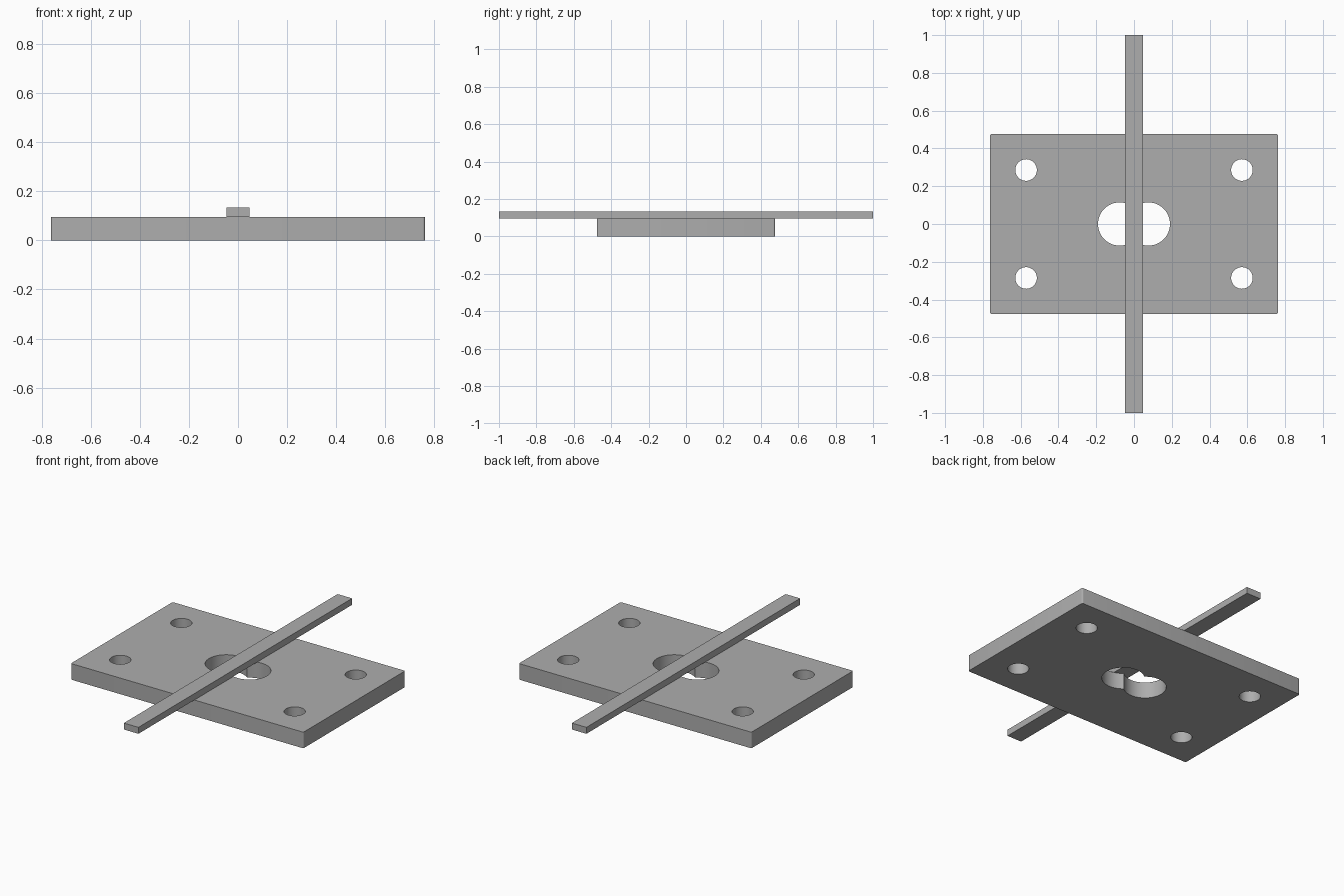
import bpy

cube = bpy.data.objects.get("Cube")
if cube:
    bpy.data.objects.remove(cube, do_unlink=True)

U = 2 / 210            # one design unit; the bar is 210 long
PLATE_H = 10 * U
BAR_H = 4 * U

grey = bpy.data.materials.new("plain_grey")
grey.use_nodes = True
colour = (0.42, 0.42, 0.42, 1)
grey.diffuse_color = colour
grey.node_tree.nodes["Principled BSDF"].inputs["Base Color"].default_value = colour


def box(name, size, z):
    bpy.ops.mesh.primitive_cube_add(size=1, location=(0, 0, z + size[2] / 2))
    ob = bpy.context.object
    ob.name = name
    ob.scale = size
    bpy.ops.object.transform_apply(location=True, rotation=False, scale=True)
    ob.data.materials.append(grey)
    return ob


def apply_modifier(ob, mod):
    bpy.ops.object.select_all(action='DESELECT')
    ob.select_set(True)
    bpy.context.view_layer.objects.active = ob
    bpy.ops.object.modifier_apply(modifier=mod.name)


def drill(ob, x, y, radius):
    bpy.ops.mesh.primitive_cylinder_add(vertices=64, radius=radius, depth=4 * PLATE_H,
                                        location=(x, y, PLATE_H / 2))
    cutter = bpy.context.object
    cutter.hide_render = True
    cutter.data.materials.append(grey)
    mod = ob.modifiers.new("hole", 'BOOLEAN')
    mod.operation = 'DIFFERENCE'
    mod.solver = 'EXACT'
    mod.object = cutter
    apply_modifier(ob, mod)
    bpy.data.objects.remove(cutter, do_unlink=True)


# Base plate with slightly rounded upright corners
plate = box("base_plate", (160 * U, 100 * U, PLATE_H), 0)
weight = plate.data.attributes.new("bevel_weight_edge", 'FLOAT', 'EDGE')
for edge in plate.data.edges:
    a, b = (plate.data.vertices[i].co for i in edge.vertices)
    weight.data[edge.index].value = float(abs(a.z - b.z) > PLATE_H / 2)
bevel = plate.modifiers.new("corners", 'BEVEL')
bevel.limit_method = 'WEIGHT'
bevel.width = U
bevel.segments = 4
apply_modifier(plate, bevel)

# Four mounting holes and the double-lobed centre opening
for sx in (-1, 1):
    for sy in (-1, 1):
        drill(plate, sx * 60 * U, sy * 30 * U, 6 * U)
for sx in (-1, 1):
    drill(plate, sx * 8 * U, 0, 12 * U)
bpy.ops.object.shade_smooth_by_angle()

# Long flat bar lying across the plate
box("cross_bar", (10 * U, 210 * U, BAR_H), PLATE_H)
